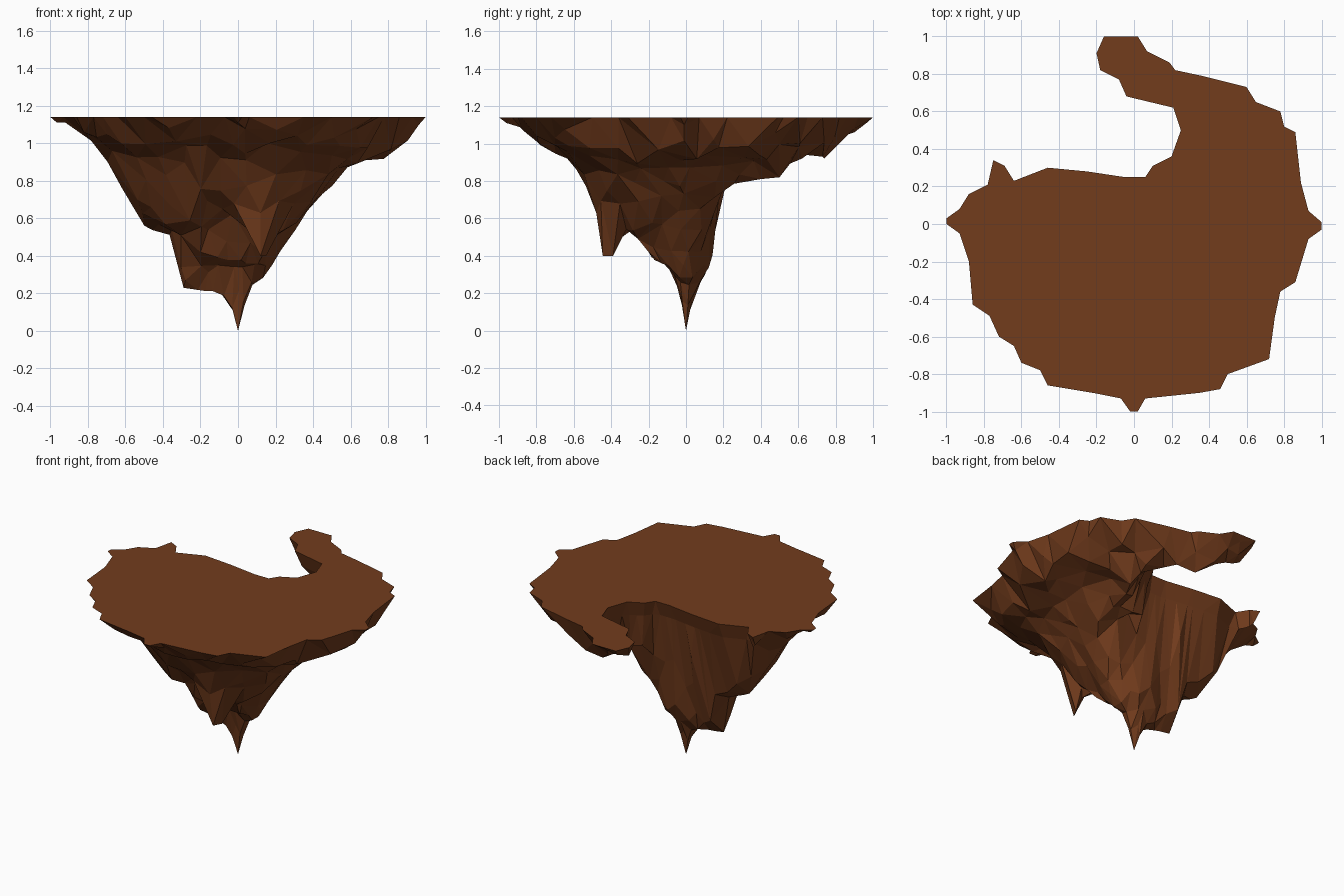
import bpy, bmesh, math, random
from mathutils import Vector
from mathutils.geometry import delaunay_2d_cdt, intersect_point_line

if "Cube" in bpy.data.objects:
    bpy.data.objects.remove(bpy.data.objects["Cube"])

random.seed(4)
TOP = 1.14

# Outline of the flat top: notch side first, then the hook, then round the rim
notch = [(-.75, .34), (-.69, .31), (-.64, .23), (-.46, .3), (-.25, .28), (-.05, .25),
         (.06, .25), (.1, .31), (.2, .36), (.25, .5), (.21, .62), (-.04, .68), (-.08, .77),
         (-.18, .82)]
rim = [(-.2, .91), (-.16, 1), (.02, 1), (.07, .92), (.19, .86), (.22, .82), (.36, .79),
       (.6, .73), (.65, .65), (.78, .6), (.8, .52), (.86, .49), (.89, .22), (.93, .07),
       (1, .01), (1, -.03), (.93, -.08), (.86, -.31), (.78, -.36), (.75, -.5), (.72, -.72),
       (.5, -.8), (.46, -.88), (.35, -.9), (.06, -.93), (.02, -1), (-.02, -1), (-.07, -.93),
       (-.22, -.9), (-.46, -.86), (-.5, -.78), (-.6, -.74), (-.64, -.65), (-.72, -.6),
       (-.77, -.49), (-.86, -.43), (-.88, -.2), (-.93, -.05), (-1, 0), (-1, .03),
       (-.93, .08), (-.88, .16), (-.78, .21)]
outline = [Vector(p) for p in reversed(notch + rim)]

# Underside profiles: lowest z along x (front view) and along y (side view)
front = [(-1, 1.14), (-.8, 1), (-.67, .9), (-.6, .75), (-.57, .66), (-.5, .58), (-.35, .51),
         (-.31, .36), (-.29, .23), (-.09, .2), (-.05, .09), (0, 0), (.02, .08), (.07, .24),
         (.14, .28), (.2, .38), (.3, .55), (.4, .66), (.5, .8), (.65, .88), (.88, .99), (1, 1.14)]
side = [(-1, 1.14), (-.93, 1.09), (-.67, .95), (-.6, .87), (-.55, .75), (-.48, .65),
        (-.44, .54), (-.35, .49), (-.24, .49), (-.2, .38), (-.07, .34), (-.03, .2), (0, 0),
        (.04, .2), (.14, .36), (.16, .68), (.2, .79), (.49, .81), (.56, .85), (.62, .94),
        (.74, .92), (.82, 1.02), (1, 1.14)]


def sample(profile, t):
    for (a, za), (b, zb) in zip(profile, profile[1:]):
        if a <= t <= b:
            return za + (zb - za) * (t - a) / (b - a)
    return TOP


def edge_distance(p):
    best = 9
    for a, b in zip(outline, outline[1:] + outline[:1]):
        q, t = intersect_point_line(p, a, b)
        q = a.lerp(b, min(1, max(0, t)))
        best = min(best, (p - q.to_2d()).length)
    return best


def inside(p):
    hit = False
    for a, b in zip(outline, outline[1:] + outline[:1]):
        if (a.y > p.y) != (b.y > p.y) and p.x < a.x + (p.y - a.y) / (b.y - a.y) * (b.x - a.x):
            hit = not hit
    return hit


def underside(p):
    r = p.length
    if r < .001:
        return 0
    fx = sample(front, math.copysign(r, p.x))
    fy = sample(side, math.copysign(r, p.y))
    c = (p.x / r) ** 2
    z = max(fx * c + fy * (1 - c), sample(front, p.x), sample(side, p.y))
    # hollow in the front wall beside the small spike
    z += .18 * math.exp(-((p - Vector((-.08, -.38))).length / .13) ** 2)
    if .25 < r < .93:
        z += random.uniform(-.03, .03)
    d = edge_distance(p)
    return min(TOP - .02, max(z, TOP - d * (3 if d < .05 else 8)))


# Scattered rock points: jittered rings, a strip along the notch wall, and spikes
points = [(v, TOP) for v in outline]


def add(x, y, z=None, gap=.035):
    p = Vector((x, y))
    if inside(p) and edge_distance(p) > gap and all((p - q).length > .025 for q, _ in points):
        points.append((p, underside(p) if z is None else z))


for x, y, z in [(0, 0, 0), (-.29, 0, .23), (-.09, 0, .2), (-.28, -.04, .27), (.12, -.445, .4),
                (.15, -.39, .4), (.13, -.355, .49), (.12, -.48, .63), (.14, -.2, .42),
                (-.2, -.2, .42), (-.1, .9, 1.06), (0, .8, 1.0), (.12, .74, .92),
                (.26, .73, .93), (.42, .62, .92), (.34, .27, .8), (.4, .4, .81), (.45, .5, .82),
                (-.965, .015, 1.11), (.965, -.01, 1.1), (0, -.96, 1.11), (-.06, .965, 1.11)]:
    add(x, y, z, .005)
for a, b in zip(notch, notch[1:]):
    a, b = Vector(a), Vector(b)
    d = (b - a).normalized()
    for t in (.1, .5, .9):
        q = a.lerp(b, t) + Vector((d.y, -d.x)) * .035
        add(q.x, q.y, gap=.02)
for r, n in [(.035, 6), (.08, 8), (.14, 12), (.175, 14), (.22, 14), (.3, 16), (.36, 18),
             (.45, 20), (.52, 22), (.6, 24), (.7, 26), (.8, 28), (.89, 32)]:
    phase = random.random()
    for i in range(n):
        a = math.tau * (i + phase + random.uniform(-.25, .25)) / n
        k = r * random.uniform(.96, 1.04)
        add(k * math.cos(a), k * math.sin(a))

# Triangulate the underside inside the outline, then lift to its depths
n = len(outline)
verts, _, faces, orig, _, _ = delaunay_2d_cdt(
    [p for p, _ in points], [], [list(range(n))], 1, 1e-5)
bm = bmesh.new()
bv, rim_verts = [], {}
for co, src in zip(verts, orig):
    v = bm.verts.new((co.x, co.y, points[src[0]][1] if src else TOP))
    bv.append(v)
    if src and src[0] < n:
        rim_verts[src[0]] = v
for f in faces:
    tri = [bv[i] for i in reversed(f)]
    if any(v.co.z < TOP - .001 for v in tri):
        bm.faces.new(tri)
bmesh.ops.join_triangles(bm, faces=bm.faces[:], angle_face_threshold=.5,
                         angle_shape_threshold=1.2)
# Flat top
top = bm.faces.new([rim_verts[i] for i in range(n)])
bm.normal_update()
if top.normal.z < 0:
    top.normal_flip()
bmesh.ops.delete(bm, geom=[v for v in bm.verts if not v.link_faces], context='VERTS')

mesh = bpy.data.meshes.new("floating_rock_island")
bm.to_mesh(mesh)
bm.free()
island = bpy.data.objects.new("floating_rock_island", mesh)
bpy.context.collection.objects.link(island)

# Brown rock
mat = bpy.data.materials.new("brown_rock")
mat.diffuse_color = (.17, .045, .012, 1)
mat.use_nodes = True
mat.node_tree.nodes["Principled BSDF"].inputs["Base Color"].default_value = mat.diffuse_color
mesh.materials.append(mat)
